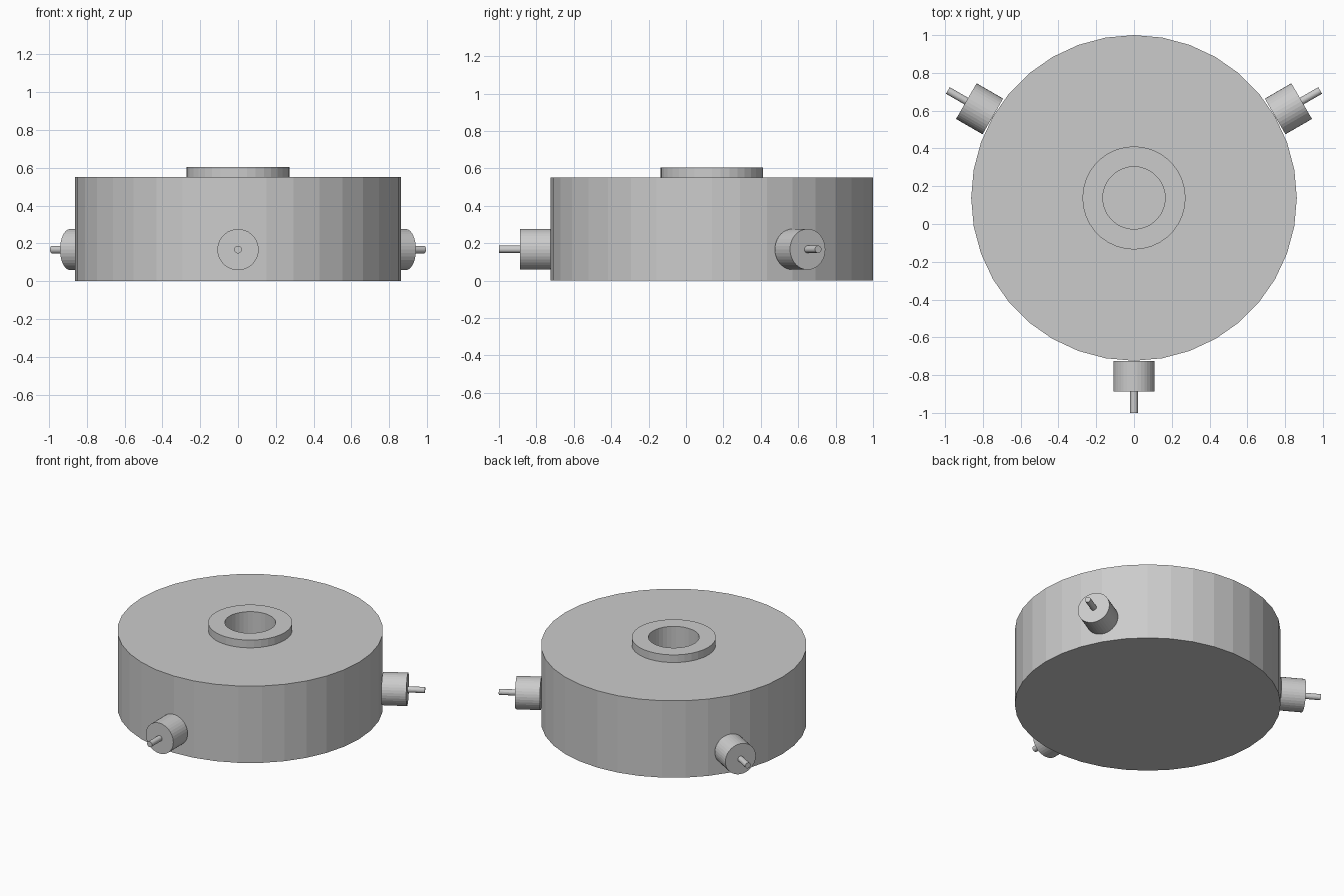
import bpy
import bmesh
from math import radians, cos, sin
from mathutils import Matrix

if "Cube" in bpy.data.objects:
    bpy.data.objects.remove(bpy.data.objects["Cube"])

grey = bpy.data.materials.new("plain_grey")
grey.use_nodes = True
colour = (0.6, 0.6, 0.6, 1)
grey.diffuse_color = colour
grey.node_tree.nodes["Principled BSDF"].inputs["Base Color"].default_value = colour

CENTRE_Y = 0.138


def lathe(name, profile, sides, matrix):
    """Revolve (radius, height) points around z; radius 0 closes the shape."""
    bm = bmesh.new()
    rings = []
    for r, h in profile:
        count = sides if r else 1
        angles = [radians(360 * i / sides) for i in range(count)]
        rings.append([bm.verts.new((r * cos(a), r * sin(a), h)) for a in angles])
    for low, high in zip(rings, rings[1:]):
        if len(low) == 1:
            bm.faces.new(high[::-1])
        elif len(high) == 1:
            bm.faces.new(low)
        else:
            for i in range(sides):
                j = (i + 1) % sides
                bm.faces.new((low[i], low[j], high[j], high[i]))
    bmesh.ops.recalc_face_normals(bm, faces=bm.faces[:])
    mesh = bpy.data.meshes.new(name)
    bm.to_mesh(mesh)
    bm.free()
    mesh.materials.append(grey)
    obj = bpy.data.objects.new(name, mesh)
    bpy.context.collection.objects.link(obj)
    obj.matrix_world = matrix
    return obj


# Round housing with a raised collar around a deep blind bore
base = Matrix.Translation((0, CENTRE_Y, 0))
lathe("housing", [(0, 0), (0.862, 0), (0.862, 0.55), (0.273, 0.55),
                  (0.273, 0.605), (0.165, 0.605), (0.165, 0.055), (0, 0.055)], 36, base)

# Three side fittings, each a short barrel with a thin pin pointing outward
for label, angle in (("front", -90), ("left", 30), ("right", 150)):
    outward = (base @ Matrix.Rotation(radians(angle), 4, "Z")
               @ Matrix.Translation((0, 0, 0.167)) @ Matrix.Rotation(radians(90), 4, "Y"))
    lathe(label + "_barrel", [(0, 0.863), (0.109, 0.863), (0.109, 1.025), (0, 1.025)], 36, outward)
    lathe(label + "_pin", [(0, 1.02), (0.02, 1.02), (0.02, 1.138), (0, 1.138)], 24, outward)
